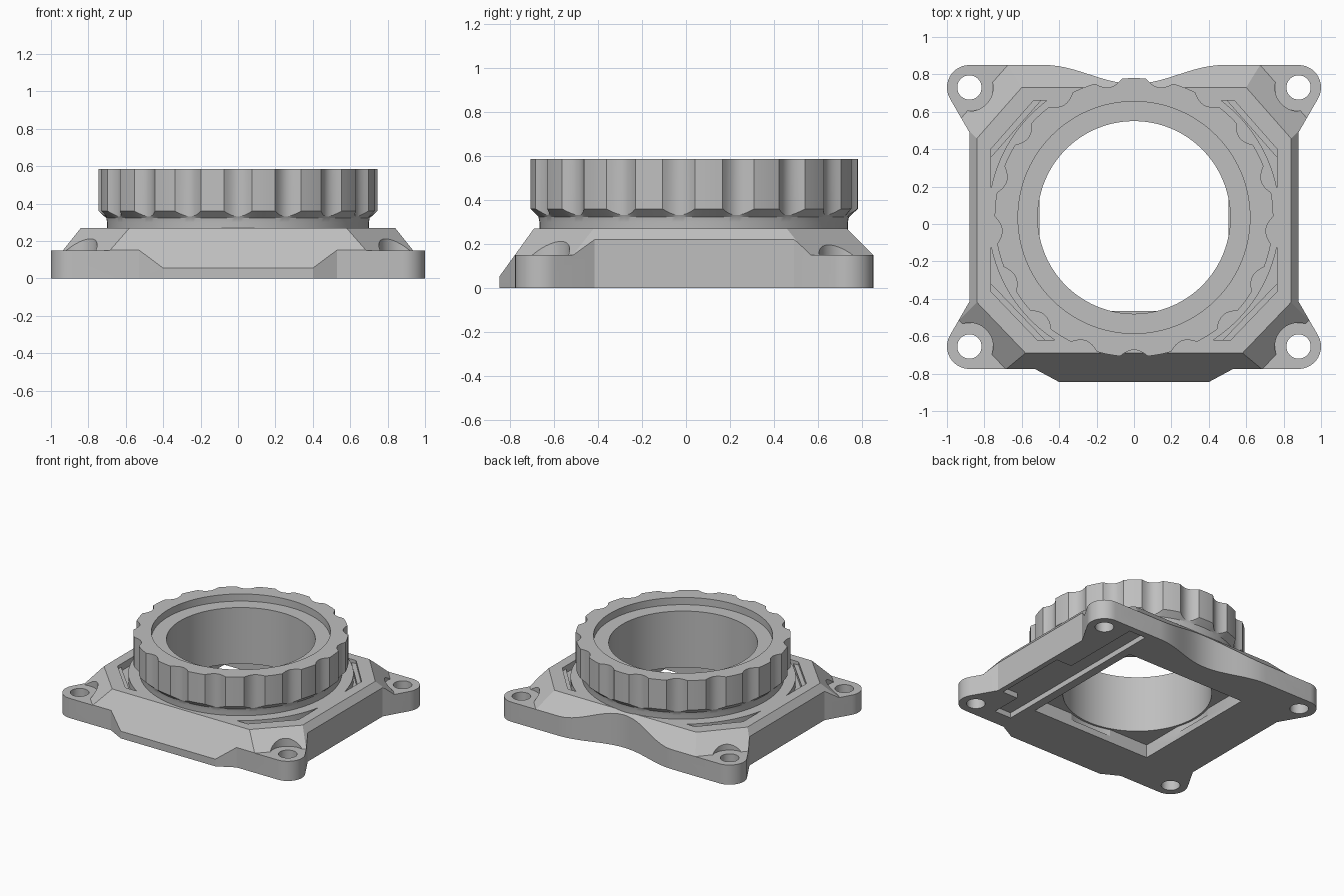
import bpy, bmesh
from math import sin, cos, pi, radians, sqrt
from mathutils import Vector

if "Cube" in bpy.data.objects:
    bpy.data.objects.remove(bpy.data.objects["Cube"])

grey = bpy.data.materials.new("plain grey")
grey.use_nodes = True
grey.diffuse_color = (0.52, 0.52, 0.52, 1)
grey.node_tree.nodes["Principled BSDF"].inputs["Base Color"].default_value = grey.diffuse_color

CY = 0.035          # ring centre in y
TOP, EAR = 0.27, 0.15
BACK_EAR, FRONT_EAR = (0.88, 0.73), (0.88, -0.655)


def make_object(name, bm):
    bmesh.ops.recalc_face_normals(bm, faces=bm.faces)
    mesh = bpy.data.meshes.new(name)
    bm.to_mesh(mesh)
    bm.free()
    mesh.materials.append(grey)
    obj = bpy.data.objects.new(name, mesh)
    bpy.context.collection.objects.link(obj)
    return obj


def prism(name, outline, z0, z1, planes=()):
    """Extrude an outline, then trim it with (point, outward normal) planes."""
    bm = bmesh.new()
    low = [bm.verts.new((x, y, z0)) for x, y in outline]
    high = [bm.verts.new((x, y, z1)) for x, y in outline]
    bm.faces.new(low[::-1])
    bm.faces.new(high)
    for i in range(len(low)):
        j = (i + 1) % len(low)
        bm.faces.new((low[i], low[j], high[j], high[i]))
    for co, no in planes:
        cut = bmesh.ops.bisect_plane(bm, geom=bm.verts[:] + bm.edges[:] + bm.faces[:], dist=1e-5,
                                     plane_co=co, plane_no=no, clear_outer=True)
        edges = [g for g in cut["geom_cut"] if isinstance(g, bmesh.types.BMEdge)]
        bmesh.ops.holes_fill(bm, edges=edges, sides=0)
    return make_object(name, bm)


def arc(cx, cy, r, a0, a1, n):
    return [(cx + r * cos(radians(a0 + (a1 - a0) * i / n)),
             cy + r * sin(radians(a0 + (a1 - a0) * i / n))) for i in range(n + 1)]


def cylinder(cx, cy, r, z0, z1, n=48):
    return prism("cutter", arc(cx, cy, r, 0, 360, n)[:-1], z0, z1)


def box(x0, x1, y0, y1, z0, z1):
    return prism("cutter", [(x0, y0), (x1, y0), (x1, y1), (x0, y1)], z0, z1)


def boolean(obj, other, operation="DIFFERENCE"):
    mod = obj.modifiers.new("cut", "BOOLEAN")
    mod.operation, mod.object, mod.solver = operation, other, "EXACT"
    bpy.context.view_layer.objects.active = obj
    bpy.ops.object.modifier_apply(modifier=mod.name)
    bpy.data.objects.remove(other)


def smooth(obj):
    bpy.ops.object.select_all(action="DESELECT")
    obj.select_set(True)
    bpy.context.view_layer.objects.active = obj
    bpy.ops.object.shade_smooth_by_angle(angle=radians(20))


# Base outline: right half from the back wave to the front lip, then mirrored
half = [(0.48 * i / 14, 0.80 - 0.05 * cos(pi * i / 14)) for i in range(15)]
half += arc(*BACK_EAR, 0.12, 90, -30, 12) + [(0.88, 0.49), (0.88, -0.415)]
half += arc(*FRONT_EAR, 0.12, 30, -90, 12) + [(0.53, -0.775), (0.40, -0.845)]
outline = half + [(-x, y) for x, y in reversed(half) if x > 0]

# Sloping faces of the raised body
front_slope = (Vector((0, -0.69, TOP)), Vector((0, -0.215, 0.155)))
slopes = [front_slope, (Vector((0, 0.73, TOP)), Vector((0, 1, 1)))]
for s in (-1, 1):
    slopes += [(Vector((0.84 * s, 0, TOP)), Vector((0.05 * s, 0, 0.04))),
               (Vector((0.60 * s, 0.73, TOP)), Vector((0.75 * s, 0.66, 1.125))),
               (Vector((0.58 * s, -0.69, TOP)), Vector((0.72 * s, -0.69, 1.125)))]

base = prism("mounting_base", outline, 0, TOP, slopes)

# Screw seats, then the flat eared flange, then screw holes
ears = [(s * x, y) for s in (-1, 1) for x, y in (BACK_EAR, FRONT_EAR)]
for x, y in ears:
    boolean(base, cylinder(x, y, 0.127, EAR, 0.5))
boolean(base, prism("flange", outline, 0, EAR, [front_slope]), "UNION")
for x, y in ears:
    boolean(base, cylinder(x, y, 0.065, -0.1, 0.5, 32))

# Bore, square recess underneath and the side channel with its widened middle
boolean(base, cylinder(0, CY, 0.53, 0.05, 0.5, 96))
boolean(base, box(-0.505, 0.505, -0.465, 0.555, -0.1, 0.1))
boolean(base, box(0.57, 0.71, -0.65, 0.80, -0.1, 0.04))
boolean(base, box(0.70, 0.84, -0.41, 0.17, -0.1, 0.04))


# Stepped crescent grooves in the four corners of the top face
def crescents(inset, depth):
    back, front = 0.838 - inset, 0.80 - inset
    right = [((back - 0.66 * 0.66) / 0.75, 0.66), (0.765, (back - 0.75 * 0.765) / 0.66),
             (0.765, -(front - 0.72 * 0.765) / 0.69), ((front - 0.69 * 0.62) / 0.72, -0.62)]
    cutter = prism("cutter", right + [(-x, y) for x, y in reversed(right)], TOP - depth, 0.4)
    boolean(cutter, cylinder(0, CY, 0.78, 0, 0.6, 96))
    return cutter


for inset, depth in ((0, 0.025), (0.03, 0.055)):
    boolean(base, crescents(inset, depth))
smooth(base)

# Scalloped ring: lathe whose outer radius dips at each grip notch
TEETH, NOTCH, R, NECK = 17, radians(5.7), 0.745, 0.70
pitch = 2 * pi / TEETH
offsets = [NOTCH * k / 4 for k in range(-4, 5)]
offsets += [NOTCH + (pitch - 2 * NOTCH) * k / 4 for k in range(1, 4)]
bm = bmesh.new()
rows = []
for tooth in range(TEETH):
    for off in offsets:
        a = -pi / 2 + tooth * pitch + off
        u = off / NOTCH
        r = R - 0.037 * (1 - u * u) if abs(u) < 1 else R
        flare = 0.325 + (r - NECK) / (R - NECK) * 0.035
        profile = [(0.515, 0.1), (0.53, 0.1), (0.53, 0.2), (NECK, 0.2), (NECK, 0.30),
                   (NECK + 0.004, 0.322), (r, flare), (r, 0.585), (0.62, 0.585),
                   (0.62, 0.53), (0.515, 0.53)]
        rows.append([bm.verts.new((p * cos(a), CY + p * sin(a), z)) for p, z in profile])
for i, row in enumerate(rows):
    after = rows[(i + 1) % len(rows)]
    for k in range(len(row)):
        m = (k + 1) % len(row)
        bm.faces.new((row[k], after[k], after[m], row[m]))
smooth(make_object("scalloped_ring", bm))
